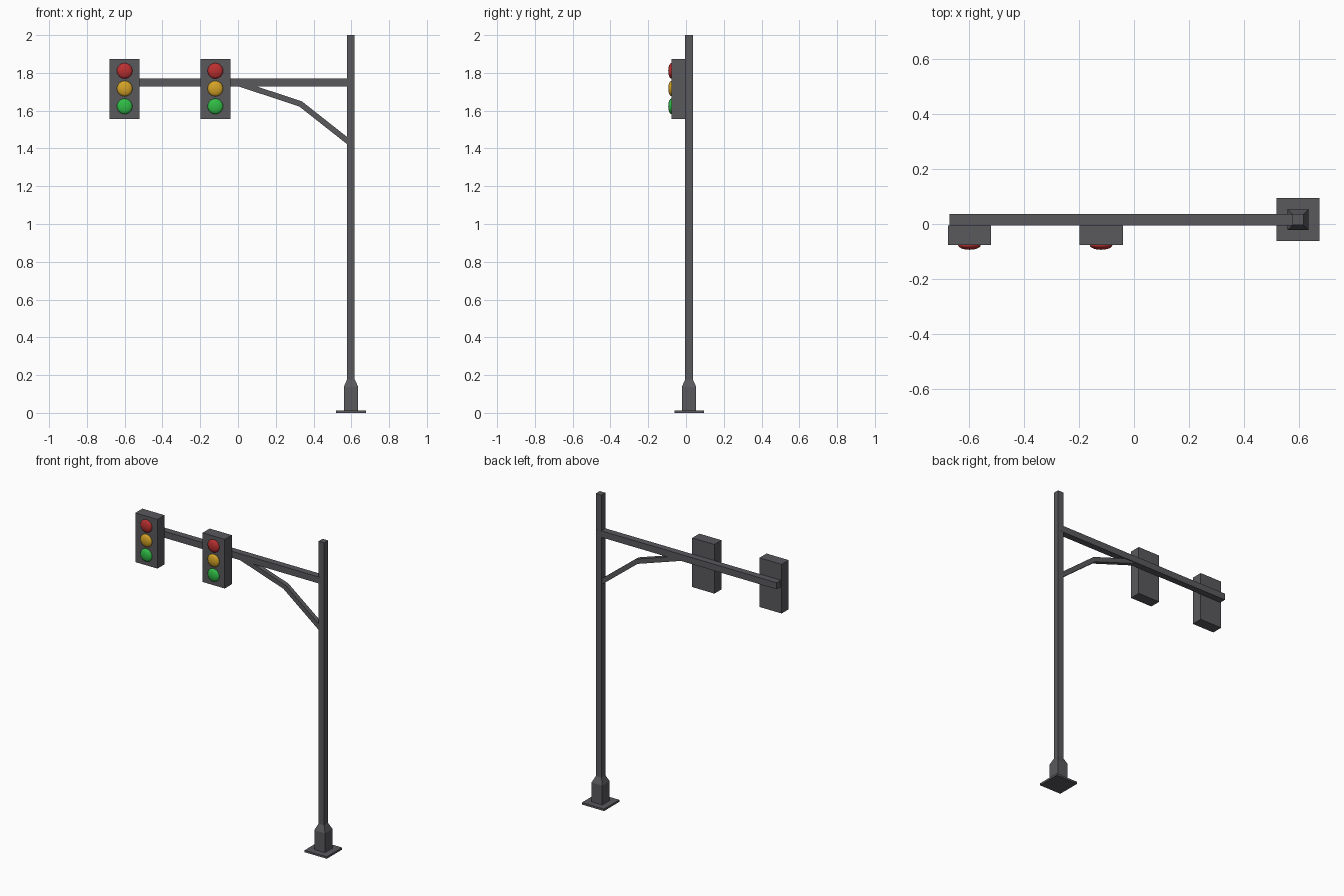
import bpy, bmesh, math
from mathutils import Matrix, Vector

if "Cube" in bpy.data.objects:
    bpy.data.objects.remove(bpy.data.objects["Cube"])

POLE_X, POLE_Y = 0.598, 0.016
LAMP_FRONT, LAMP_BACK = -0.077, -0.005


def material(name, rgb):
    m = bpy.data.materials.new(name)
    m.diffuse_color = (*rgb, 1)
    m.use_nodes = True
    m.node_tree.nodes["Principled BSDF"].inputs["Base Color"].default_value = m.diffuse_color
    return m


metal = material("dark_grey", (0.1, 0.1, 0.11))
red = material("red", (0.5, 0.03, 0.03))
amber = material("amber", (0.65, 0.36, 0.02))
green = material("green", (0.03, 0.5, 0.06))


def finish(name, bm, mat):
    bmesh.ops.recalc_face_normals(bm, faces=bm.faces)
    me = bpy.data.meshes.new(name)
    bm.to_mesh(me)
    bm.free()
    me.materials.append(mat)
    ob = bpy.data.objects.new(name, me)
    bpy.context.collection.objects.link(ob)
    return ob


def box(name, lo, hi, mat):
    bm = bmesh.new()
    lo, hi = Vector(lo), Vector(hi)
    bmesh.ops.create_cube(bm, size=1, matrix=Matrix.Translation((lo + hi) / 2)
                          @ Matrix.Diagonal((*(hi - lo), 1)))
    return finish(name, bm, mat)


def loft(name, rings, mat):
    """Join four-cornered rings into a closed tube."""
    bm = bmesh.new()
    rows = [[bm.verts.new(p) for p in r] for r in rings]
    for a, b in zip(rows, rows[1:]):
        for i in range(4):
            j = (i + 1) % 4
            bm.faces.new((a[i], a[j], b[j], b[i]))
    bm.faces.new(rows[0])
    bm.faces.new(rows[-1])
    return finish(name, bm, mat)


# Base plate
box("base_plate", (POLE_X - 0.079, POLE_Y - 0.078, 0),
    (POLE_X + 0.079, POLE_Y + 0.078, 0.013), metal)

# Square pole with a wider tapered foot
loft("pole", [[(POLE_X + sx * h, POLE_Y + sy * h, z)
               for sx, sy in ((-1, -1), (1, -1), (1, 1), (-1, 1))]
              for z, h in ((0.01, 0.038), (0.138, 0.038), (0.178, 0.02), (2.0, 0.02))], metal)

# Horizontal arm
box("arm", (-0.673, POLE_Y - 0.021, 1.728), (0.605, POLE_Y + 0.021, 1.77), metal)

# Bent brace under the arm, mitred at the bend
path = [Vector((0.0, 1.745)), Vector((0.331, 1.636)), Vector((0.6, 1.424))]
dirs = [(b - a).normalized() for a, b in zip(path, path[1:])]
rings = []
for i, p in enumerate(path):
    d0, d1 = dirs[max(i - 1, 0)], dirs[min(i, 1)]
    t = (d0 + d1).normalized()
    n = Vector((-t.y, t.x)) * (0.015 / t.dot(d0))
    rings.append([(p.x + s * n.x, POLE_Y + w * 0.015, p.y + s * n.y)
                  for s, w in ((-1, -1), (1, -1), (1, 1), (-1, 1))])
loft("brace", rings, metal)

# Two signal heads, each with three domed lenses
for side, x in (("left", -0.6), ("right", -0.12)):
    box(f"{side}_signal_housing", (x - 0.079, LAMP_FRONT, 1.557),
        (x + 0.079, LAMP_BACK, 1.874), metal)
    for colour, z in ((red, 1.811), (amber, 1.717), (green, 1.623)):
        bm = bmesh.new()
        bmesh.ops.create_uvsphere(
            bm, u_segments=24, v_segments=12, radius=1,
            matrix=Matrix.Translation((x, LAMP_FRONT, z))
            @ Matrix.Rotation(math.pi / 2, 4, 'X')
            @ Matrix.Diagonal((0.041, 0.041, 0.017, 1)))
        # Keep only the half in front of the housing
        bmesh.ops.bisect_plane(bm, geom=bm.verts[:] + bm.edges[:] + bm.faces[:],
                               plane_co=(0, LAMP_FRONT + 0.001, 0), plane_no=(0, 1, 0),
                               clear_outer=True)
        lens = finish(f"{side}_{colour.name}_lens", bm, colour)
        lens.data.shade_smooth()
